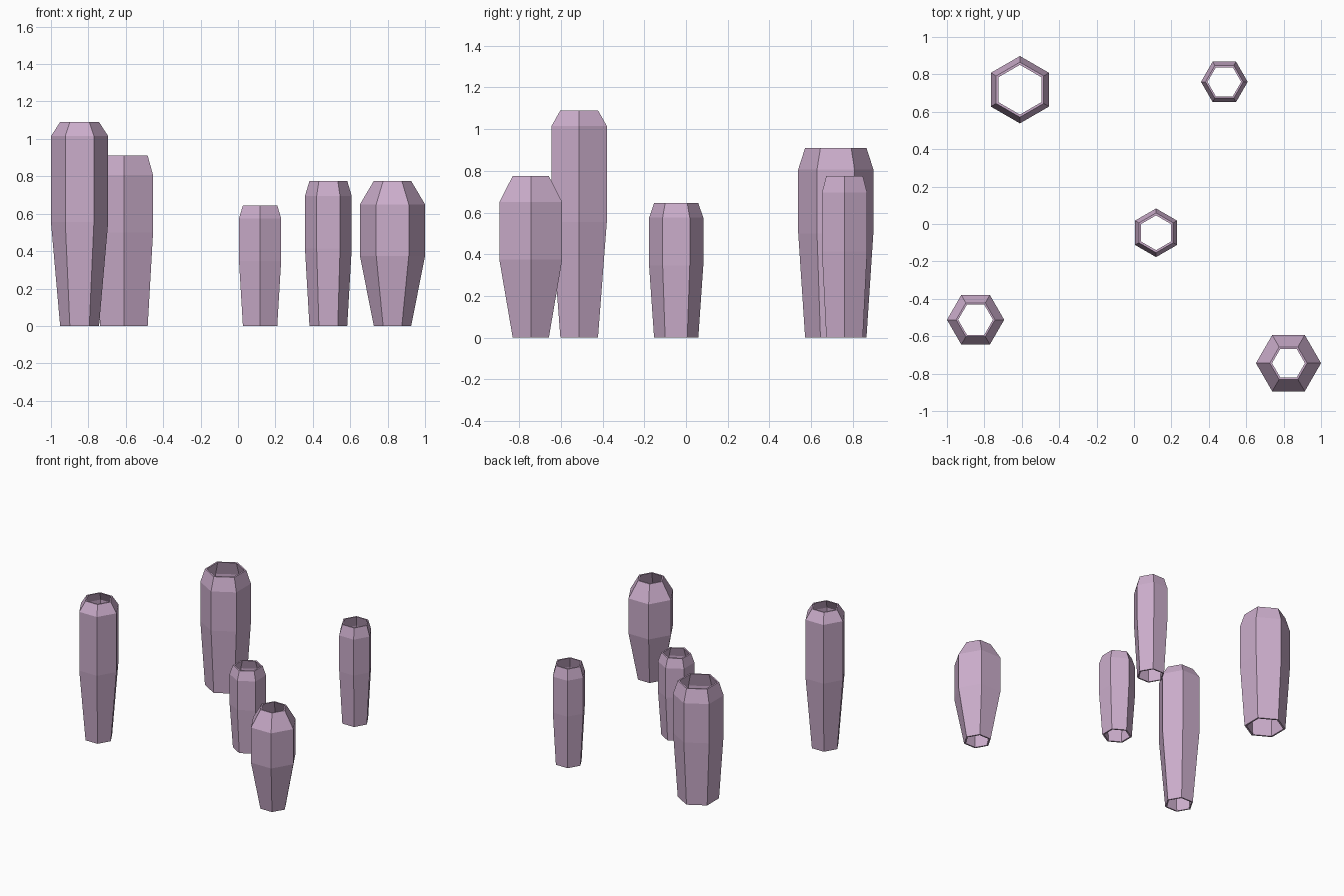
import bpy, bmesh
from math import cos, sin, pi

cube = bpy.data.objects.get("Cube")
if cube:
    bpy.data.objects.remove(cube, do_unlink=True)

SIDES = 6

mauve = bpy.data.materials.new("mauve")
mauve.use_nodes = True
colour = (0.60, 0.42, 0.60, 1)
mauve.diffuse_color = colour
mauve.node_tree.nodes["Principled BSDF"].inputs["Base Color"].default_value = colour


def tube(name, centre, turn, end, belly, waist, shoulder, top, wall):
    """Hollow six-sided tube, open at both ends, widest from waist to shoulder."""
    outer = [(end, 0), (belly, waist), (belly, shoulder), (end, top)]
    inner = [(r - wall, z) for r, z in reversed(outer)]
    bm = bmesh.new()
    rings = []
    for r, z in outer + inner:
        angles = [turn + 2 * pi * i / SIDES for i in range(SIDES)]
        rings.append([bm.verts.new((r * cos(a), r * sin(a), z)) for a in angles])
    # Bridge each ring to the next; the last one closes the lower rim
    for k, low in enumerate(rings):
        high = rings[(k + 1) % len(rings)]
        for i in range(SIDES):
            j = (i + 1) % SIDES
            bm.faces.new((low[i], low[j], high[j], high[i]))
    bmesh.ops.recalc_face_normals(bm, faces=bm.faces)
    mesh = bpy.data.meshes.new(name)
    bm.to_mesh(mesh)
    bm.free()
    mesh.materials.append(mauve)
    obj = bpy.data.objects.new(name, mesh)
    obj.location = (*centre, 0)
    bpy.context.collection.objects.link(obj)


# Corners point along x when turn is zero, along y when it is a quarter turn
tube("tall_front_tube", (-0.847, -0.512), 0, 0.104, 0.153, 0.555, 1.015, 1.09, 0.011)
tube("wide_back_tube", (-0.61, 0.718), pi / 2, 0.147, 0.18, 0.50, 0.807, 0.91, 0.014)
tube("short_middle_tube", (0.118, -0.047), pi / 2, 0.106, 0.13, 0.347, 0.575, 0.645, 0.013)
tube("slim_back_tube", (0.483, 0.76), 0, 0.101, 0.125, 0.414, 0.695, 0.775, 0.011)
tube("bulging_front_tube", (0.826, -0.744), 0, 0.10, 0.174, 0.375, 0.65, 0.775, 0.012)
